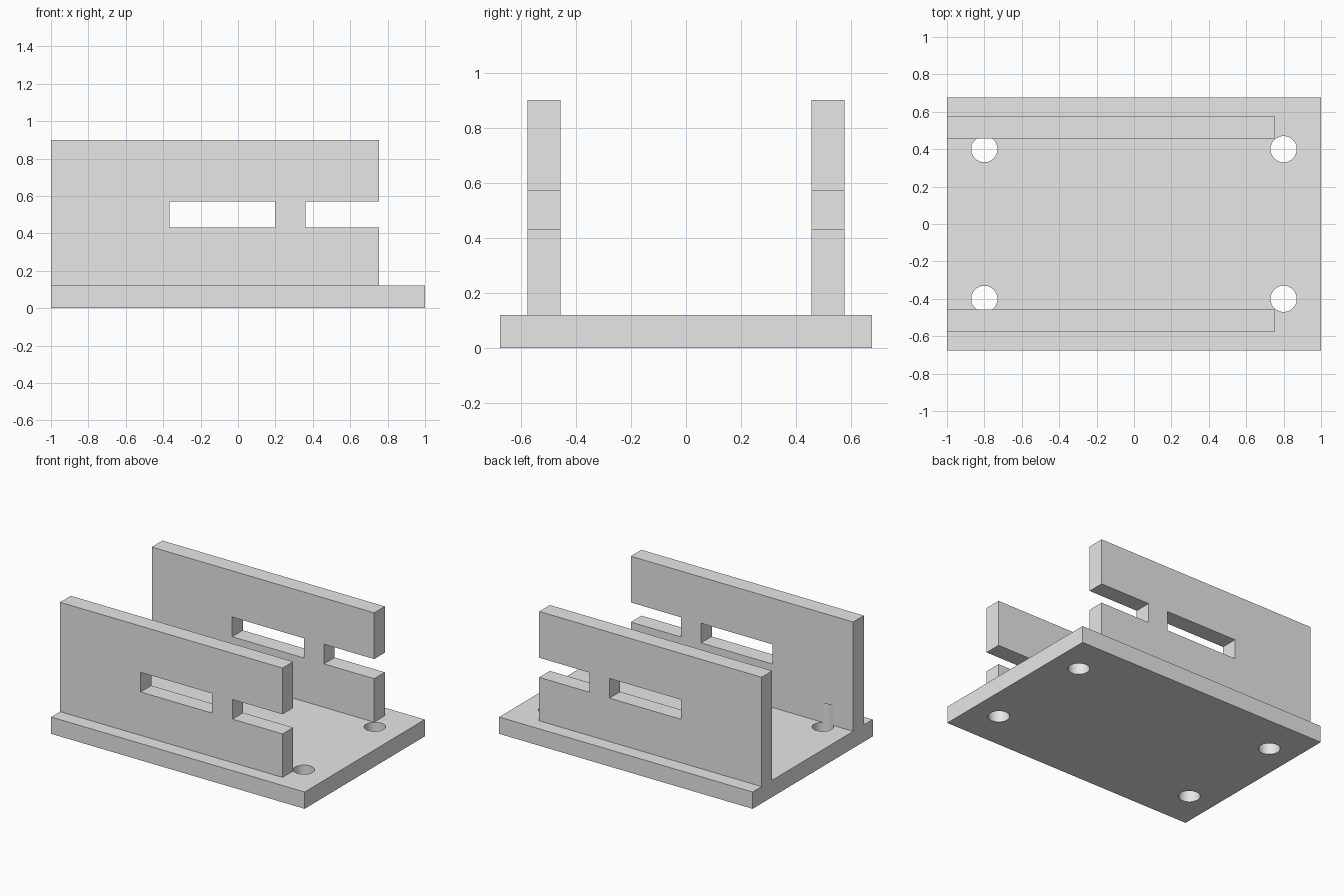
import bpy
import bmesh
import math
from mathutils import Matrix, Vector

old = bpy.data.objects.get("Cube")
if old:
    bpy.data.objects.remove(old, do_unlink=True)

BASE_TOP = 0.12
HALF_DEPTH = 0.677
WALL_IN, WALL_OUT = 0.456, 0.576
WALL_END = 0.755
SLOT_LOW, SLOT_HIGH = 0.43, 0.57
HOLE_RADIUS, HOLE_TOP = 0.07, 0.26

grey = bpy.data.materials.new("light_grey")
grey.use_nodes = True
grey.diffuse_color = (0.8, 0.8, 0.8, 1)
grey.node_tree.nodes["Principled BSDF"].inputs["Base Color"].default_value = (0.8, 0.8, 0.8, 1)


def add_box(bm, low, high):
    low, high = Vector(low), Vector(high)
    place = Matrix.Translation((low + high) / 2) @ Matrix.Diagonal((high - low).to_4d())
    place[3][3] = 1
    bmesh.ops.create_cube(bm, size=1, matrix=place)


def make_object(name, bm):
    mesh = bpy.data.meshes.new(name)
    bm.to_mesh(mesh)
    bm.free()
    mesh.materials.append(grey)
    obj = bpy.data.objects.new(name, mesh)
    bpy.context.collection.objects.link(obj)
    return obj


def box_object(name, low, high):
    bm = bmesh.new()
    add_box(bm, low, high)
    return make_object(name, bm)


def cut(obj, cutter):
    mod = obj.modifiers.new("cut", "BOOLEAN")
    mod.operation = "DIFFERENCE"
    mod.solver = "EXACT"
    mod.object = cutter
    bpy.ops.object.select_all(action="DESELECT")
    obj.select_set(True)
    bpy.context.view_layer.objects.active = obj
    bpy.ops.object.modifier_apply(modifier=mod.name)


# Cutter for the four screw holes, tall enough to groove the walls
bm = bmesh.new()
for x in (-0.8, 0.8):
    for y in (-0.4, 0.4):
        bmesh.ops.create_cone(
            bm, cap_ends=True, segments=48, radius1=HOLE_RADIUS, radius2=HOLE_RADIUS,
            depth=HOLE_TOP + 0.1,
            matrix=Matrix.Translation((x, y, (HOLE_TOP - 0.1) / 2)))
hole_cutter = make_object("hole_cutter", bm)

# Cutter for the closed slot and the open-ended slot
bm = bmesh.new()
for x1, x2 in ((-0.365, 0.2), (0.36, 1.0)):
    add_box(bm, (x1, -1, SLOT_LOW), (x2, 1, SLOT_HIGH))
slot_cutter = make_object("slot_cutter", bm)

# Base plate and the two slotted walls
base = box_object("base_plate", (-1, -HALF_DEPTH, 0), (1, HALF_DEPTH, BASE_TOP))
front_wall = box_object("front_wall", (-1, -WALL_OUT, BASE_TOP), (WALL_END, -WALL_IN, 0.9))
back_wall = box_object("back_wall", (-1, WALL_IN, BASE_TOP), (WALL_END, WALL_OUT, 0.9))

for wall in (front_wall, back_wall):
    cut(wall, slot_cutter)
for part in (base, front_wall, back_wall):
    cut(part, hole_cutter)
    bpy.ops.object.shade_smooth_by_angle(angle=math.radians(30))

for cutter in (hole_cutter, slot_cutter):
    bpy.data.objects.remove(cutter, do_unlink=True)
